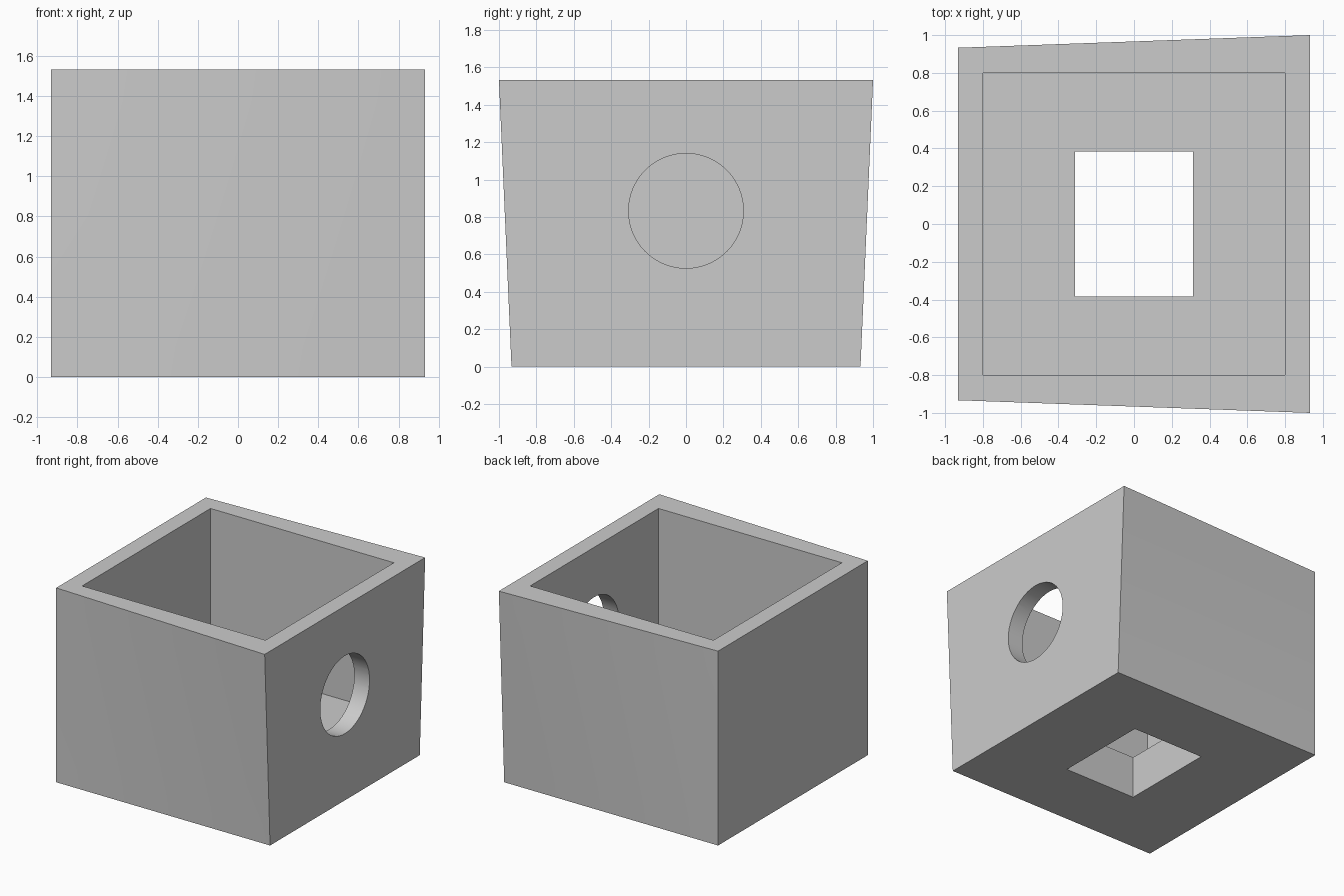
import bpy
import bmesh
from mathutils import Matrix

if "Cube" in bpy.data.objects:
    bpy.data.objects.remove(bpy.data.objects["Cube"], do_unlink=True)

HALF, HEIGHT, FLARE = 0.933, 1.533, 0.067
FLOOR = 0.333

grey = bpy.data.materials.new("light_grey")
grey.use_nodes = True
colour = (0.6, 0.6, 0.6, 1)
grey.diffuse_color = colour
grey.node_tree.nodes["Principled BSDF"].inputs["Base Color"].default_value = colour


def make_object(name, bm):
    mesh = bpy.data.meshes.new(name)
    bm.to_mesh(mesh)
    bm.free()
    mesh.materials.append(grey)
    obj = bpy.data.objects.new(name, mesh)
    bpy.context.collection.objects.link(obj)
    return obj


def box(size, z_low):
    bm = bmesh.new()
    place = Matrix.Translation((0, 0, z_low + size[2] / 2)) @ Matrix.Diagonal((*size, 1))
    bmesh.ops.create_cube(bm, size=1, matrix=place)
    return bm


# Outer block: front and back twist outward towards the upper left (+x) corners
bm = box((2 * HALF, 2 * HALF, HEIGHT), 0)
bmesh.ops.subdivide_edges(bm, edges=bm.edges[:], cuts=9, use_grid_fill=True)
for v in bm.verts:
    across = (v.co.x + HALF) / (2 * HALF)
    v.co.y *= 1 + FLARE / HALF * across * v.co.z / HEIGHT
body = make_object("box_body", bm)

# Cutters: open cavity, rectangular floor opening, round side port
cavity = make_object("cavity_cutter", box((1.6, 1.6, 2), FLOOR))
floor_opening = make_object("floor_opening_cutter", box((0.627, 0.767, 1), -0.4))
bm = bmesh.new()
bmesh.ops.create_cone(bm, cap_ends=True, segments=64, radius1=0.307, radius2=0.307, depth=0.6,
                      matrix=Matrix.Translation((0.9, 0, 0.833)) @ Matrix.Rotation(1.5707963, 4, "Y"))
port = make_object("side_port_cutter", bm)

bpy.ops.object.select_all(action="DESELECT")
body.select_set(True)
bpy.context.view_layer.objects.active = body
for cutter in (cavity, floor_opening, port):
    cutter.hide_render = True
    cut = body.modifiers.new(cutter.name, "BOOLEAN")
    cut.operation = "DIFFERENCE"
    cut.solver = "EXACT"
    cut.object = cutter
    bpy.ops.object.modifier_apply(modifier=cut.name)
    bpy.data.objects.remove(cutter, do_unlink=True)

# Smooth the twisted walls and the port, keeping edges sharp
bpy.ops.object.shade_smooth_by_angle(angle=0.5)
